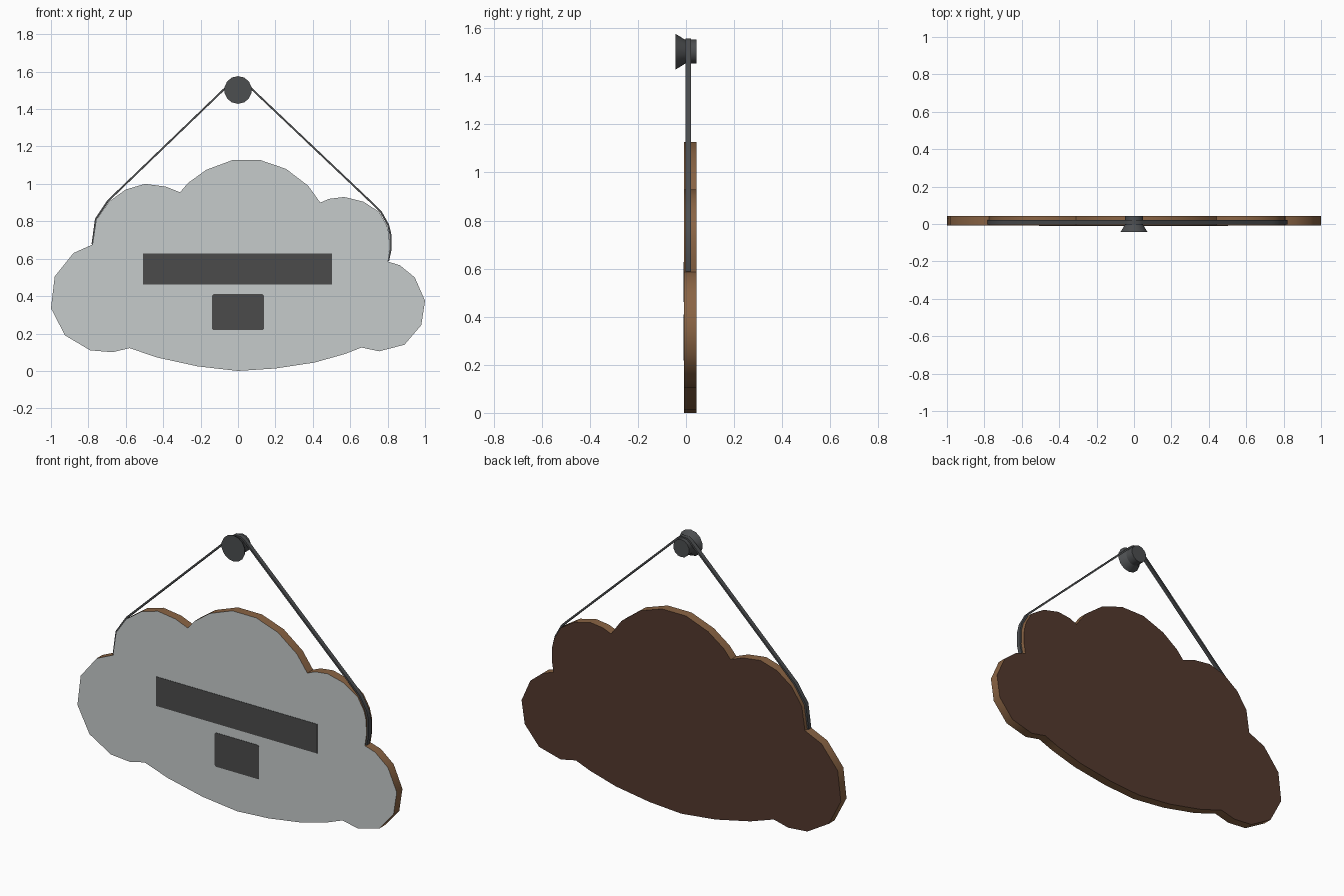
import bpy, bmesh, math
from mathutils import Vector

if "Cube" in bpy.data.objects:
    bpy.data.objects.remove(bpy.data.objects["Cube"])


def material(name, rgb):
    def lin(c):
        c /= 255
        return c / 12.92 if c <= 0.04045 else ((c + 0.055) / 1.055) ** 2.4
    m = bpy.data.materials.new(name)
    m.diffuse_color = (*[lin(c) for c in rgb], 1)
    m.use_nodes = True
    m.node_tree.nodes["Principled BSDF"].inputs["Base Color"].default_value = m.diffuse_color
    return m


GREY = material("pale grey face", (198, 203, 203))
WOOD = material("brown wood edge", (138, 100, 68))
BACK = material("dark brown back", (84, 57, 46))
PLATE = material("charcoal plate", (75, 75, 75))
METAL = material("dark metal", (76, 78, 80))


def finish(name, bm, mats, smooth=None):
    bmesh.ops.recalc_face_normals(bm, faces=bm.faces)
    mesh = bpy.data.meshes.new(name)
    bm.to_mesh(mesh)
    bm.free()
    ob = bpy.data.objects.new(name, mesh)
    bpy.context.collection.objects.link(ob)
    for m in mats:
        mesh.materials.append(m)
    if smooth:
        bpy.ops.object.select_all(action='DESELECT')
        ob.select_set(True)
        bpy.context.view_layer.objects.active = ob
        bpy.ops.object.shade_smooth_by_angle(angle=math.radians(smooth))
    return ob


def slab(points, y0, y1):
    """Extrude an x-z outline from y0 to y1."""
    bm = bmesh.new()
    front = [bm.verts.new((x, y0, z)) for x, z in points]
    back = [bm.verts.new((x, y1, z)) for x, z in points]
    bm.faces.new(front)
    bm.faces.new(back[::-1])
    n = len(points)
    for i in range(n):
        j = (i + 1) % n
        bm.faces.new((front[i], back[i], back[j], front[j]))
    return bm


# Cloud board: grey front, wood rim, dark back
cloud = [
    (0, 0), (.20, .013), (.41, .045), (.57, .09), (.66, .125),
    (.755, .105), (.89, .14), (.98, .245), (1, .375), (.945, .50),
    (.865, .565), (.80, .585), (.81, .65), (.808, .73), (.795, .78),
    (.755, .85), (.67, .905), (.567, .93), (.487, .92), (.44, .90),
    (.375, .99), (.257, 1.08), (.12, 1.127), (-.03, 1.127), (-.17, 1.075),
    (-.267, 1.005), (-.31, .955), (-.385, .985), (-.497, 1), (-.60, .97),
    (-.69, .905), (-.755, .81), (-.775, .677), (-.88, .63), (-.98, .505),
    (-1, .335), (-.925, .19), (-.79, .11), (-.67, .10), (-.58, .122),
    (-.433, .072), (-.214, .024)]
bm = slab(cloud, -.008, .043)
bm.normal_update()
bmesh.ops.recalc_face_normals(bm, faces=bm.faces)
for f in bm.faces:
    f.material_index = 1 if f.normal.y < -.5 else 2 if f.normal.y > .5 else 0
finish("cloud_board", bm, [WOOD, GREY, BACK], 40)


# Dark plates on the front
def plate(name, x0, x1, z0, z1, c):
    pts = [(x0 + c, z0), (x1 - c, z0), (x1, z0 + c), (x1, z1 - c),
           (x1 - c, z1), (x0 + c, z1), (x0, z1 - c), (x0, z0 + c)]
    finish(name, slab(pts, -.010, -.007), [PLATE])


plate("long_plate", -.507, .503, .462, .628, .001)
plate("small_plate", -.139, .138, .218, .41, .007)

# Hanging strap: thin ribbon from both notches over the peg
path = [Vector(p) for p in [
    (-.778, .677), (-.76, .812), (-.695, .909), (-.038, 1.541), (-.02, 1.553),
    (.02, 1.553), (.038, 1.541), (.735, .88), (.763, .852), (.803, .78),
    (.815, .73), (.816, .65), (.803, .588)]]
outer, inner = [], []
for i, p in enumerate(path):
    d = (path[min(i + 1, len(path) - 1)] - p).normalized() + \
        (p - path[max(i - 1, 0)]).normalized()
    n = Vector((-d.y, d.x)).normalized() * .005
    outer.append(p + n)
    inner.append(p - n)
bm = bmesh.new()
rings = [[bm.verts.new((q.x, y, q.y)) for q, y in
          ((o, -.003), (o, .021), (k, .021), (k, -.003))]
         for o, k in zip(outer, inner)]
for a, b in zip(rings, rings[1:]):
    for k in range(4):
        bm.faces.new((a[k], a[(k + 1) % 4], b[(k + 1) % 4], b[k]))
bm.faces.new(rings[0])
bm.faces.new(rings[-1])
finish("hanging_strap", bm, [METAL], 40)

# Peg: flared head narrowing to a short round shaft
SIDES = 14
bm = bmesh.new()
rings = [[bm.verts.new((r * math.sin(2 * math.pi * i / SIDES), y,
                        1.502 + r * math.cos(2 * math.pi * i / SIDES)))
          for i in range(SIDES)]
         for y, r in ((-.043, .074), (-.004, .05), (.043, .05))]
for a, b in zip(rings, rings[1:]):
    for i in range(SIDES):
        j = (i + 1) % SIDES
        bm.faces.new((a[i], a[j], b[j], b[i]))
bm.faces.new(rings[0])
bm.faces.new(rings[-1])
finish("wall_peg", bm, [METAL], 28)
